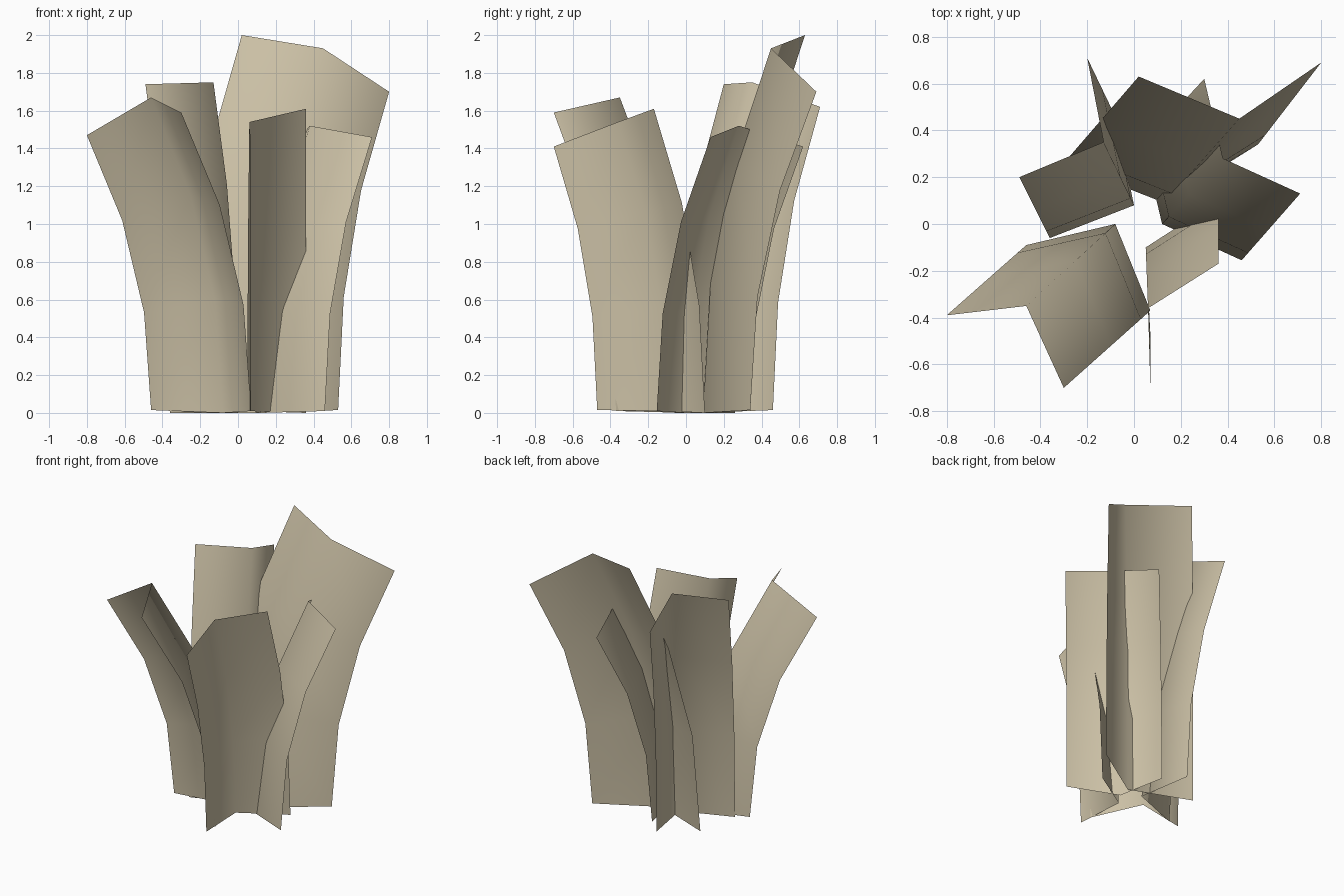
import bpy
from mathutils import Vector

mat = bpy.data.materials.new("dry_straw")
mat.diffuse_color = (0.60, 0.53, 0.38, 1)

# bend profile shared by all blades: (outward share, height share) per row
ROWS = [(0, 0), (0.11, 0.355), (0.45, 0.69), (1, 1)]


def blade(name, base, tip):
    """Folded leaf: three columns (wing, fold, wing) bent from base to tip."""
    verts = []
    for out, up in ROWS:
        for b, t in zip(base, tip):
            b, t = Vector(b), Vector(t)
            p = b.lerp(t, out)
            p.z = b.z + (t.z - b.z) * up
            verts.append(p)
    faces = [(3*r + c, 3*r + c + 1, 3*r + c + 4, 3*r + c + 3)
             for r in range(len(ROWS) - 1) for c in range(2)]
    me = bpy.data.meshes.new(name)
    me.from_pydata(verts, [], faces)
    me.materials.append(mat)
    me.shade_smooth()
    ob = bpy.data.objects.new(name, me)
    bpy.context.collection.objects.link(ob)


# each blade: wing, fold, wing at the ground, then the same at the tip
blade("front_left_blade",
      [(-0.46, -0.09, 0.015), (-0.08, 0.0, 0.0), (0.07, -0.37, 0.01)],
      [(-0.80, -0.39, 1.47), (-0.46, -0.35, 1.67), (-0.30, -0.70, 1.59)])
blade("front_blade",
      [(0.07, -0.47, 0.015), (0.05, -0.10, 0.01), (0.36, 0.10, 0.0)],
      [(0.07, -0.70, 1.41), (0.06, -0.36, 1.54), (0.36, -0.17, 1.61)])
blade("right_blade",
      [(0.46, -0.155, 0.01), (0.12, 0.0, 0.0), (0.04, 0.34, 0.01)],
      [(0.71, 0.13, 1.46), (0.38, 0.28, 1.52), (0.30, 0.62, 1.41)])
blade("tall_back_right_blade",
      [(0.53, 0.34, 0.015), (0.13, 0.09, 0.0), (-0.30, 0.26, 0.0)],
      [(0.80, 0.69, 1.70), (0.45, 0.45, 1.93), (0.02, 0.63, 2.0)])
blade("back_left_blade",
      [(-0.36, -0.06, 0.0), (0.0, 0.08, 0.0), (-0.08, 0.46, 0.015)],
      [(-0.49, 0.20, 1.74), (-0.13, 0.35, 1.75), (-0.20, 0.71, 1.62)])
